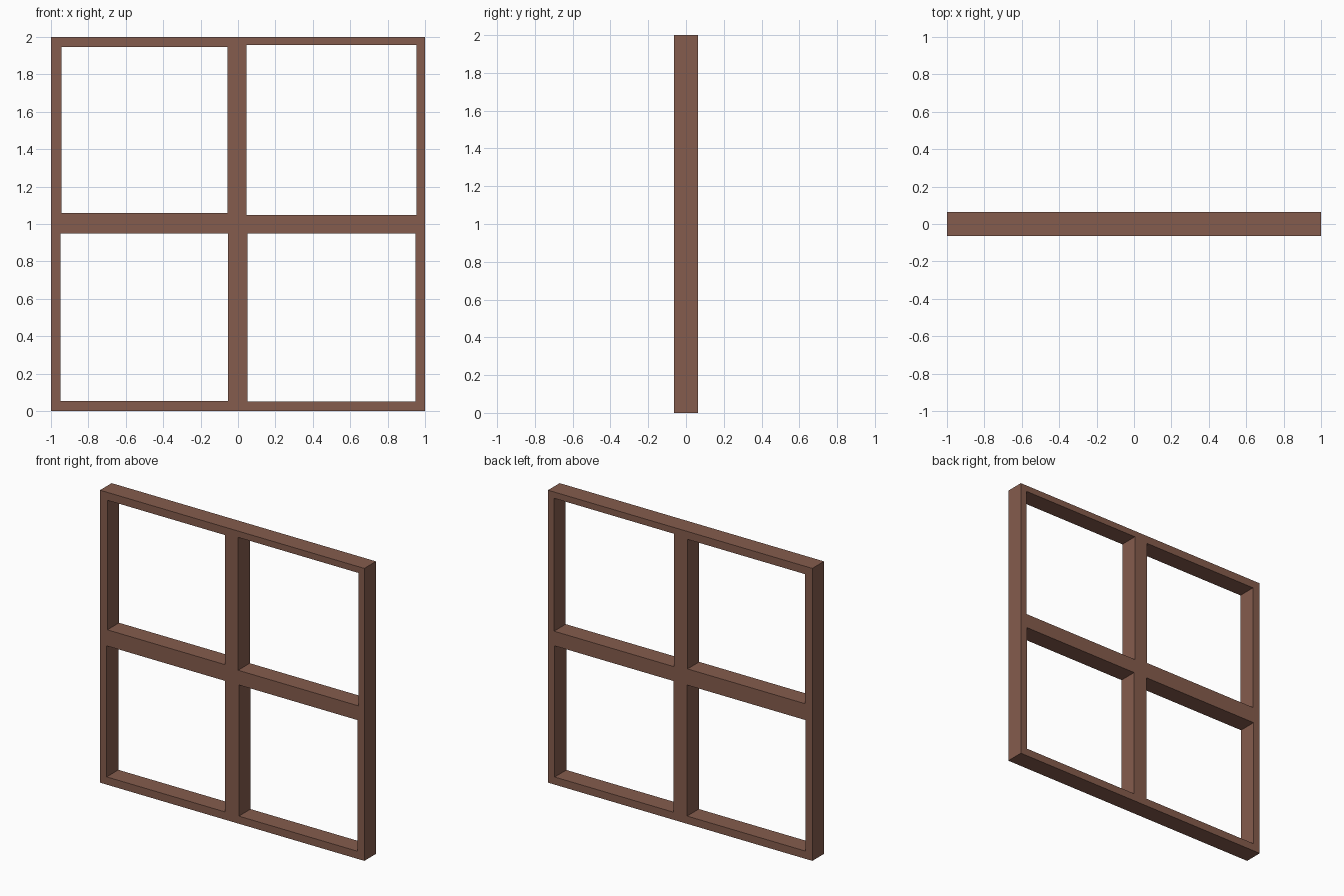
import bpy, bmesh

if "Cube" in bpy.data.objects:
    bpy.data.objects.remove(bpy.data.objects["Cube"])

DEPTH = 0.126

# One pane cell each: outer x0, x1, z0, z1, then its opening x0, x1, z0, z1
CELLS = [
    ((-1, 0, 0, 1), (-0.949, -0.053, 0.053, 0.949)),
    ((0, 1, 0, 1), (0.051, 0.949, 0.052, 0.949)),
    ((-1, 0, 1, 2), (-0.944, -0.056, 1.060, 1.946)),
    ((0, 1, 1, 2), (0.045, 0.954, 1.048, 1.957)),
]


def corners(bm, rect):
    x0, x1, z0, z1 = rect
    return [bm.verts.new((x, 0, z))
            for x, z in ((x0, z0), (x1, z0), (x1, z1), (x0, z1))]


# Flat mitred border around each opening, welded where cells meet
bm = bmesh.new()
for outer, opening in CELLS:
    a, b = corners(bm, outer), corners(bm, opening)
    for i in range(4):
        j = (i + 1) % 4
        bm.faces.new((a[i], a[j], b[j], b[i]))
bmesh.ops.remove_doubles(bm, verts=bm.verts[:], dist=0.0001)
mesh = bpy.data.meshes.new("window_frame")
bm.to_mesh(mesh)
bm.free()

frame = bpy.data.objects.new("window_frame", mesh)
bpy.context.collection.objects.link(frame)

# Frame thickness, centred on y = 0
solid = frame.modifiers.new("thickness", "SOLIDIFY")
solid.thickness = DEPTH
solid.offset = 0

# Brown wood
wood = bpy.data.materials.new("brown_wood")
wood.diffuse_color = (0.235, 0.107, 0.074, 1)
wood.use_nodes = True
wood.node_tree.nodes["Principled BSDF"].inputs["Base Color"].default_value = wood.diffuse_color
mesh.materials.append(wood)
